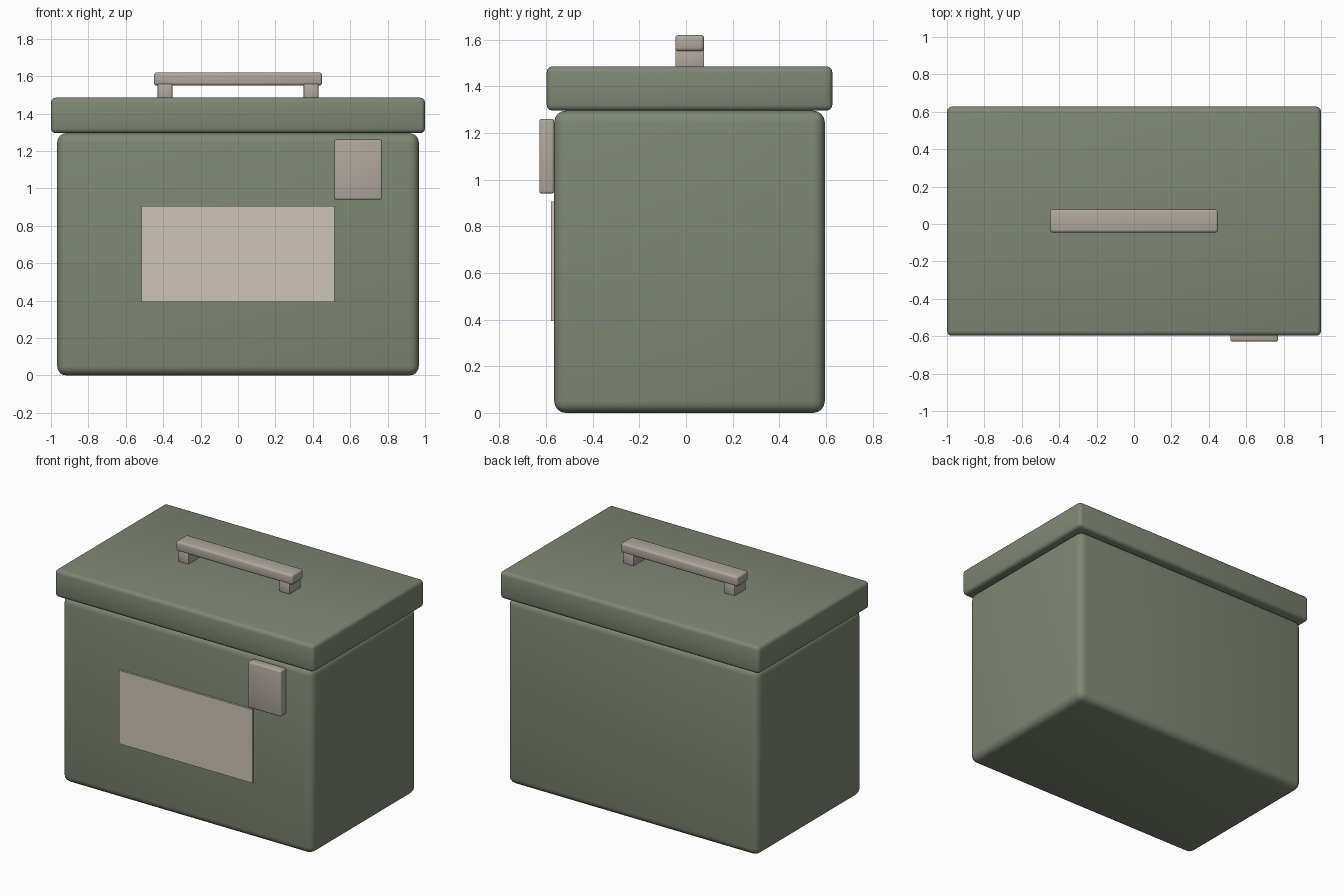
import bpy
import math

if "Cube" in bpy.data.objects:
    bpy.data.objects.remove(bpy.data.objects["Cube"])


def material(name, rgb):
    mat = bpy.data.materials.new(name)
    mat.diffuse_color = (*rgb, 1)
    mat.use_nodes = True
    mat.node_tree.nodes["Principled BSDF"].inputs["Base Color"].default_value = mat.diffuse_color
    return mat


GREEN = material("olive_paint", (0.21, 0.245, 0.175))
METAL = material("warm_metal", (0.44, 0.39, 0.34))
PAPER = material("label_paper", (0.62, 0.56, 0.47))


def box(name, x, y, z, mat, bevel=0.0, segments=3):
    """Box from (min, max) ranges, with optional rounded edges."""
    ranges = (x, y, z)
    bpy.ops.mesh.primitive_cube_add(size=1, location=[(a + b) / 2 for a, b in ranges])
    obj = bpy.context.object
    obj.name = name
    obj.scale = [b - a for a, b in ranges]
    bpy.ops.object.transform_apply(location=False, rotation=False, scale=True)
    obj.data.materials.append(mat)
    if bevel:
        mod = obj.modifiers.new("rounded_edges", 'BEVEL')
        mod.width = bevel
        mod.segments = segments
        bpy.ops.object.modifier_apply(modifier=mod.name)
        bpy.ops.object.shade_smooth_by_angle(angle=math.radians(35))
    return obj


# Container and overhanging lid
box("body", (-0.967, 0.967), (-0.565, 0.595), (0, 1.295), GREEN, 0.05, 4)
box("lid", (-1, 1), (-0.597, 0.627), (1.295, 1.485), GREEN, 0.025, 3)

# Carry handle on two posts
box("handle_grip", (-0.45, 0.45), (-0.046, 0.078), (1.55, 1.62), METAL, 0.015)
for side, name in ((-1, "left"), (1, "right")):
    xs = sorted((side * 0.35, side * 0.43))
    box(f"handle_post_{name}", xs, (-0.046, 0.078), (1.47, 1.56), METAL, 0.006, 2)

# Front latch and blank label plate
box("latch", (0.515, 0.77), (-0.628, -0.565), (0.94, 1.26), METAL, 0.01)
box("label_plate", (-0.515, 0.515), (-0.578, -0.56), (0.393, 0.905), PAPER)
